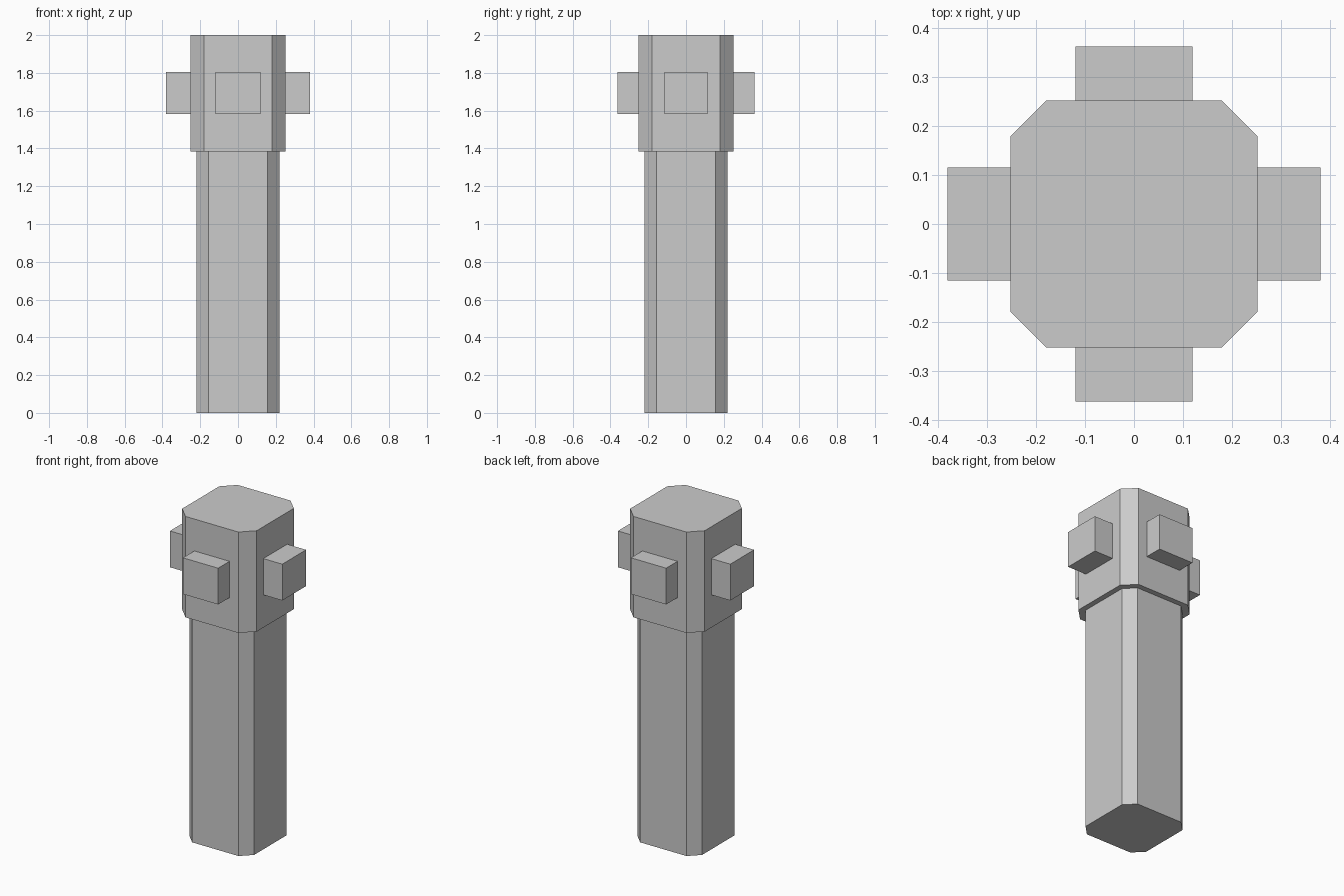
import bpy, bmesh

if "Cube" in bpy.data.objects:
    bpy.data.objects.remove(bpy.data.objects["Cube"])


def prism(name, profile, z0, z1):
    """Extrude a flat outline from z0 up to z1."""
    bm = bmesh.new()
    base = bm.faces.new([bm.verts.new((x, y, z0)) for x, y in profile])
    top = bmesh.ops.extrude_face_region(bm, geom=[base], use_keep_orig=True)
    for v in top["geom"]:
        if isinstance(v, bmesh.types.BMVert):
            v.co.z = z1
    bmesh.ops.recalc_face_normals(bm, faces=bm.faces)
    mesh = bpy.data.meshes.new(name)
    bm.to_mesh(mesh)
    bm.free()
    obj = bpy.data.objects.new(name, mesh)
    bpy.context.collection.objects.link(obj)
    return obj


def chamfered_square(h, c):
    """Square of half width h whose corners are cut back to c."""
    return [(c, -h), (h, -c), (h, c), (c, h), (-c, h), (-h, c), (-h, -c), (-c, -h)]


def rectangle(x0, x1, y0, y1):
    return [(x0, y0), (x1, y0), (x1, y1), (x0, y1)]


# Post and wider cap
HEAD = 0.252
prism("post_shaft", chamfered_square(0.219, 0.157), 0.0, 1.383)
prism("post_head", chamfered_square(HEAD, 0.179), 1.383, 2.0)

# Four stub blocks, seated flush on the head's flat sides
for side, s in (("right", 1), ("left", -1)):
    a, b = sorted((s * HEAD, s * 0.38))
    prism(side + "_stub", rectangle(a, b, -0.115, 0.115), 1.583, 1.805)
for side, s in (("back", 1), ("front", -1)):
    a, b = sorted((s * HEAD, s * 0.362))
    prism(side + "_stub", rectangle(-0.119, 0.119, a, b), 1.583, 1.805)
